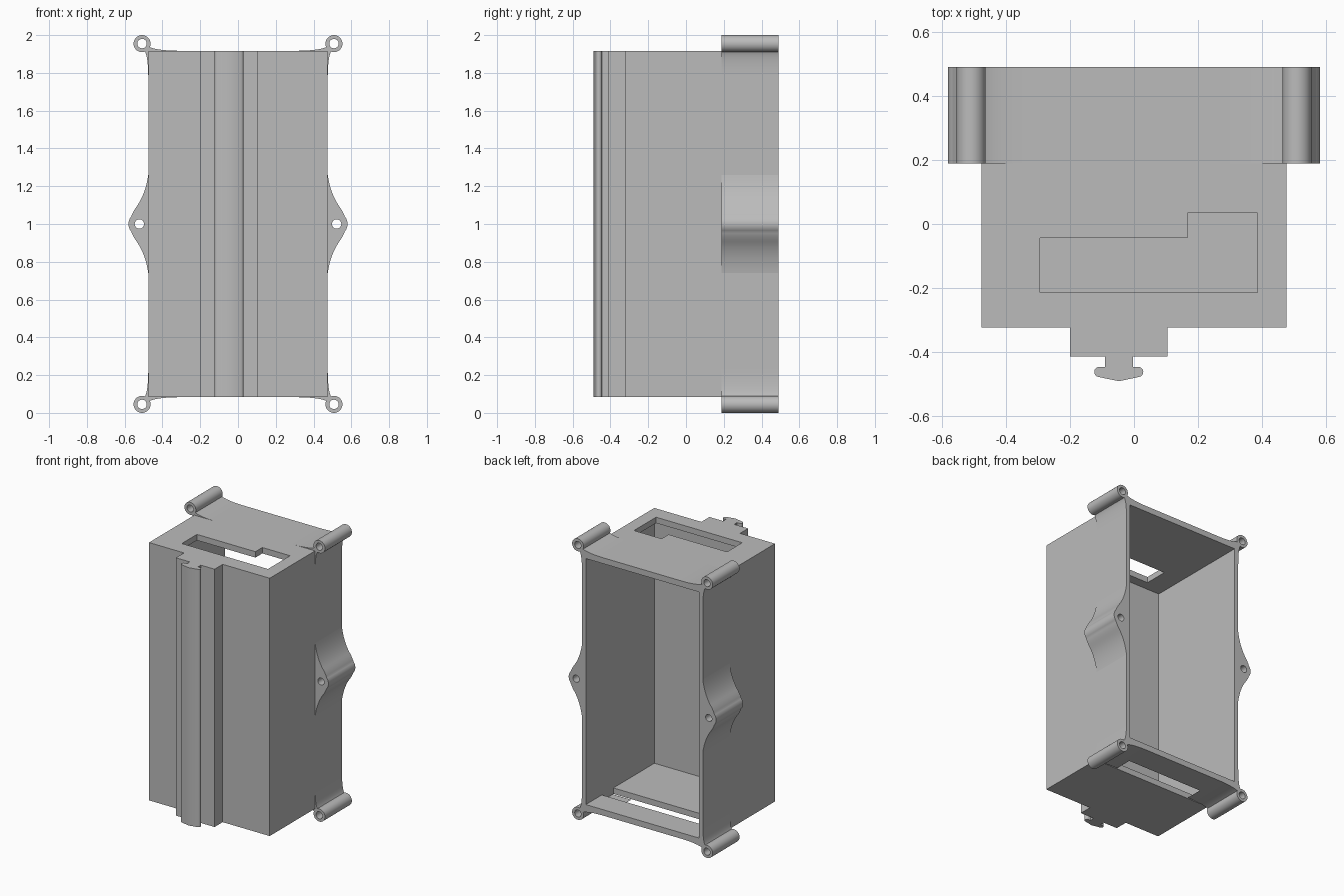
import bpy, bmesh
from math import cos, sin, radians
from mathutils import Matrix

cube = bpy.data.objects.get("Cube")
if cube:
    bpy.data.objects.remove(cube, do_unlink=True)

grey = bpy.data.materials.new("plain_grey")
grey.use_nodes = True
colour = (0.5, 0.5, 0.5, 1)
grey.diffuse_color = colour
grey.node_tree.nodes["Principled BSDF"].inputs["Base Color"].default_value = colour

W, H = 0.475, 0.917          # half width and half height of the case
FRONT, BACK = -0.322, 0.49
WALL, PLATE = 0.03, 0.042    # side wall and end plate thickness
IN_X, IN_Y = W - WALL, FRONT + PLATE
UPRIGHT = Matrix.Rotation(radians(90), 4, 'X')


def prism(name, outlines, depth, matrix):
    """Extrude the first outline, with the others as holes."""
    curve = bpy.data.curves.new(name + "_outline", 'CURVE')
    curve.dimensions, curve.fill_mode, curve.extrude = '2D', 'BOTH', depth / 2
    for points in outlines:
        spline = curve.splines.new('POLY')
        spline.points.add(len(points) - 1)
        for p, (x, y) in zip(spline.points, points):
            p.co = (x, y, 0, 1)
        spline.use_cyclic_u = True
    helper = bpy.data.objects.new(name + "_helper", curve)
    bpy.context.collection.objects.link(helper)
    deps = bpy.context.evaluated_depsgraph_get()
    mesh = bpy.data.meshes.new_from_object(helper.evaluated_get(deps))
    bpy.data.objects.remove(helper, do_unlink=True)
    bpy.data.curves.remove(curve)
    mesh.transform(matrix)
    bm = bmesh.new()
    bm.from_mesh(mesh)
    bmesh.ops.remove_doubles(bm, verts=bm.verts, dist=1e-5)
    bmesh.ops.recalc_face_normals(bm, faces=bm.faces)
    bm.to_mesh(mesh)
    bm.free()
    mesh.materials.clear()
    mesh.materials.append(grey)
    obj = bpy.data.objects.new(name, mesh)
    bpy.context.collection.objects.link(obj)
    bpy.ops.object.select_all(action='DESELECT')
    obj.select_set(True)
    bpy.context.view_layer.objects.active = obj
    bpy.ops.object.shade_smooth_by_angle(angle=radians(30))
    return obj


def arc(cx, cy, r, start, end, n=20):
    angles = [radians(start + (end - start) * i / n) for i in range(n + 1)]
    return [(cx + r * cos(a), cy + r * sin(a)) for a in angles]


def circle(cx, cy, r):
    return arc(cx, cy, r, 0, 345, 23)


def bend(a, b, c, n=12):
    """Curve from a to c, pulled towards b."""
    ts = [i / n for i in range(n + 1)]
    return [tuple((1 - t) ** 2 * a[k] + 2 * t * (1 - t) * b[k] + t * t * c[k]
                  for k in (0, 1)) for t in ts]


def rect(x0, x1, y0, y1):
    return [(x0, y0), (x1, y0), (x1, y1), (x0, y1)]


def flat_at(z):
    return Matrix.Translation((0, 0, z))


# Channel-shaped case with the front pad and mounting rail in one section
section = [(-W, BACK), (-W, FRONT), (-0.2, FRONT), (-0.2, -0.413), (-0.09, -0.413), (-0.09, -0.445)]
section += arc(-0.108, -0.461, 0.016, 90, 255, 8)
section += [(-0.047, -0.49)]
section += arc(0.013, -0.461, 0.016, -75, 90, 8)
section += [(-0.003, -0.445), (-0.003, -0.413), (0.105, -0.413), (0.105, FRONT), (W, FRONT), (W, BACK),
            (IN_X, BACK), (IN_X, IN_Y), (-IN_X, IN_Y), (-IN_X, BACK)]
prism("case_and_rail", [section], 2 * H, flat_at(1))

# End plates with their openings
plate = rect(-IN_X, IN_X, IN_Y, BACK)
top_hole = [(-0.293, -0.213), (0.385, -0.213), (0.385, 0.035),
            (0.167, 0.035), (0.167, -0.043), (-0.293, -0.043)]
prism("top_plate", [plate, top_hole], PLATE, flat_at(1 + H - PLATE / 2))
floor_z = flat_at(1 - H + PLATE / 2)
prism("bottom_plate", [rect(-IN_X, IN_X, IN_Y, 0.18)], PLATE, floor_z)
prism("bottom_strip", [rect(-IN_X, IN_X, 0.31, BACK)], PLATE, floor_z)

# Screw bosses at the corners and screw ears at mid height
BX, BZ, R = 0.508, 0.955, 0.045
boss = arc(BX, BZ, R, 205, -110, 32)
corner = [(W, H)] + bend((0.3, H), (0.42, H), boss[0])[:-1] + boss
corner += bend(boss[-1], (W, 0.88), (W, 0.77))[1:]
tip = arc(0.52, 0, 0.06, 40, -40, 16)
ear = bend((W, 0.26), (0.49, 0.16), (0.535, 0.095)) + bend((0.535, 0.095), (0.557, 0.065), tip[0], 5)[1:-1]
ear += tip + [(x, -z) for x, z in reversed(ear)]

for sx, side in ((1, "left"), (-1, "right")):
    for sz, level in ((1, "top"), (-1, "bottom")):
        place = Matrix.Translation((0, (0.188 + BACK) / 2, 1)) @ UPRIGHT
        flipped = [[(sx * x, sz * z) for x, z in loop] for loop in (corner, circle(BX, BZ, 0.025))]
        prism(f"{level}_{side}_boss", flipped, BACK - 0.188, place)
    flipped = [[(sx * x, z) for x, z in loop] for loop in (ear, circle(0.522, 0, 0.025))]
    prism(f"{side}_ear", flipped, BACK - 0.188, place)
